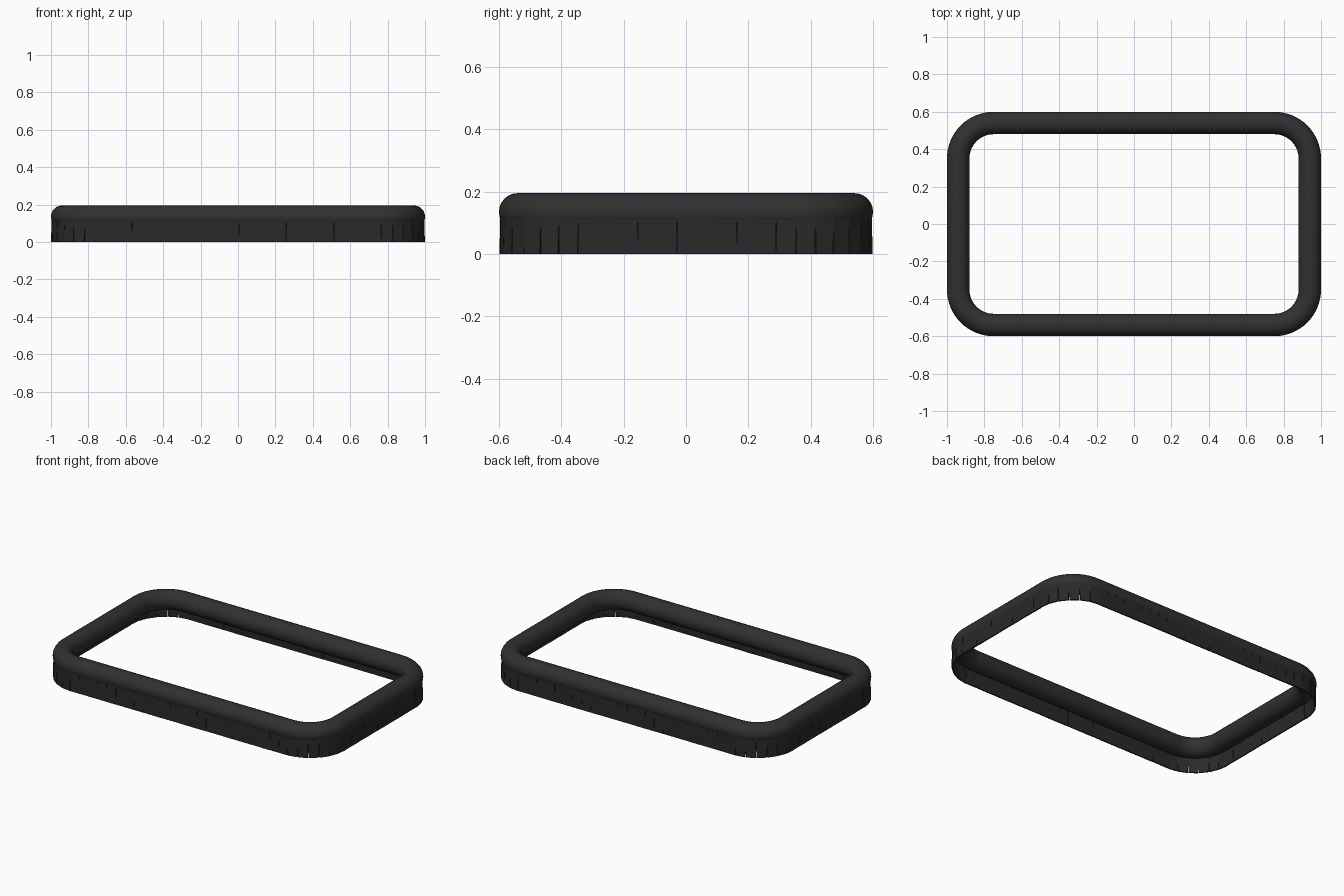
import bpy, bmesh, math, random
from mathutils import Vector

if "Cube" in bpy.data.objects:
    bpy.data.objects.remove(bpy.data.objects["Cube"])

random.seed(4)
HX, HY, R = 0.75, 0.35, 0.25      # corner centres and outer corner radius
TUBE, TUBE_Z = 0.06, 0.135


def material(name, v):
    m = bpy.data.materials.new(name)
    m.diffuse_color = (v, v, v * 1.05, 1)
    m.use_nodes = True
    m.node_tree.nodes["Principled BSDF"].inputs["Base Color"].default_value = m.diffuse_color
    return m


def finish(bm, name, mat, smooth):
    bmesh.ops.recalc_face_normals(bm, faces=bm.faces)
    me = bpy.data.meshes.new(name)
    bm.to_mesh(me)
    bm.free()
    me.materials.append(mat)
    for p in me.polygons:
        p.use_smooth = smooth
    ob = bpy.data.objects.new(name, me)
    bpy.context.collection.objects.link(ob)
    return ob


def outline(s):
    """Point, outward normal and corner flag at distance s along the outer edge."""
    arc = R * math.pi / 2
    for k, (cx, cy) in enumerate(((HX, HY), (-HX, HY), (-HX, -HY), (HX, -HY))):
        c = Vector((cx, cy, 0))
        a0 = k * math.pi / 2
        if s < arc:
            a = a0 + s / R
            n = Vector((math.cos(a), math.sin(a), 0))
            return c + n * R, n, True
        s -= arc
        length = 2 * (HX if k % 2 == 0 else HY)
        a = a0 + math.pi / 2
        n = Vector((math.cos(a), math.sin(a), 0))
        if s < length:
            return c + n * R + Vector((-n.y, n.x, 0)) * s, n, False
        s -= length
    return outline(0)


# Round tube swept around the rounded rectangle
bm = bmesh.new()
rings = []
for k, (sx, sy) in enumerate(((1, 1), (-1, 1), (-1, -1), (1, -1))):
    for i in range(17):
        a = (k + i / 16) * math.pi / 2
        n = Vector((math.cos(a), math.sin(a), 0))
        mid = Vector((sx * HX, sy * HY, TUBE_Z)) + n * (R - TUBE)
        rings.append([bm.verts.new(mid + n * TUBE * math.cos(t) + Vector((0, 0, TUBE * math.sin(t))))
                      for t in (j * math.tau / 24 for j in range(24))])
for i, a in enumerate(rings):
    b = rings[(i + 1) % len(rings)]
    for j in range(24):
        bm.faces.new((a[j], b[j], b[(j + 1) % 24], a[(j + 1) % 24]))
finish(bm, "bumper_tube", material("rubber", 0.03), True)

# Skirt of thin separate flaps hanging below the tube
bm = bmesh.new()
total = 4 * (HX + HY) + math.tau * R
count = 94
pitch = total / count
thick = 0.008
for i in range(count):
    p, n, corner = outline((i + 0.55) * pitch)
    t = Vector((-n.y, n.x, 0))
    jitter = random.uniform(-0.001, 0.001)
    verts = []
    for z, inset, half in ((0, 0.003, 0.46 if corner else 0.498),
                           (0.12, 0.006, 0.495)):
        for d, side in ((0, -1), (0, 1), (thick, 1), (thick, -1)):
            verts.append(bm.verts.new(p - n * (inset + d + jitter) + t * side * half * pitch
                                      + Vector((0, 0, z))))
    for f in ((0, 1, 2, 3), (4, 5, 6, 7), (0, 1, 5, 4), (1, 2, 6, 5), (2, 3, 7, 6), (3, 0, 4, 7)):
        bm.faces.new([verts[j] for j in f])
finish(bm, "skirt_flaps", material("skirt_rubber", 0.022), False)
